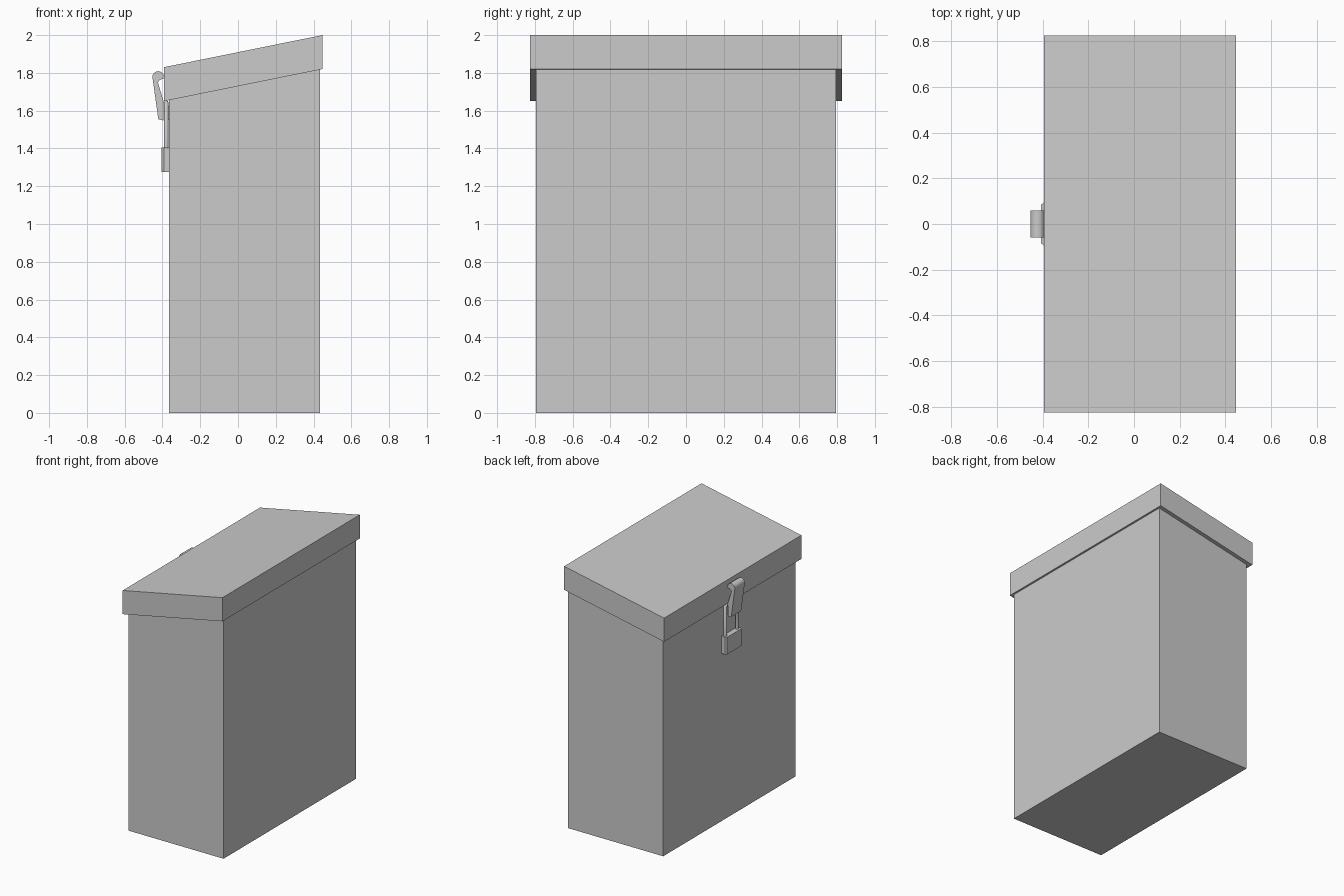
import bpy, bmesh, math
from mathutils import Vector

cube = bpy.data.objects.get("Cube")
if cube:
    bpy.data.objects.remove(cube, do_unlink=True)

# One plain grey for the whole box
grey = bpy.data.materials.new("plain_grey")
grey.use_nodes = True
colour = (0.6, 0.6, 0.6, 1)
grey.diffuse_color = colour
grey.node_tree.nodes["Principled BSDF"].inputs["Base Color"].default_value = colour


def add_object(name, bm):
    bmesh.ops.recalc_face_normals(bm, faces=bm.faces[:])
    mesh = bpy.data.meshes.new(name)
    bm.to_mesh(mesh)
    bm.free()
    mesh.materials.append(grey)
    obj = bpy.data.objects.new(name, mesh)
    bpy.context.collection.objects.link(obj)
    return obj


def prism(name, points, direction):
    """Extrude a closed 3D outline along a vector."""
    bm = bmesh.new()
    face = bm.faces.new([bm.verts.new(p) for p in points])
    result = bmesh.ops.extrude_face_region(bm, geom=[face], use_keep_orig=True)
    moved = [v for v in result["geom"] if isinstance(v, bmesh.types.BMVert)]
    bmesh.ops.translate(bm, verts=moved, vec=Vector(direction))
    return add_object(name, bm)


def side_prism(name, outline, half_width):
    """Extrude an x-z outline evenly across y."""
    return prism(name, [(x, -half_width, z) for x, z in outline],
                 (0, 2 * half_width, 0))


# Tall body with a sloping top, hidden under the lid
side_prism("box_body", [(-0.365, 0), (0.435, 0), (0.435, 1.818), (-0.365, 1.656)], 0.795)

# Slanted overhanging lid
side_prism("lid", [(-0.393, 1.65), (0.447, 1.82), (0.447, 2.0), (-0.393, 1.83)], 0.825)

# Hasp lever: leaning plate with a rounded head that curls back to the lid
head = [(-0.422 + 0.031 * math.cos(math.radians(a)),
         1.778 + 0.031 * math.sin(math.radians(a))) for a in range(30, 196, 15)]
lever = head + [(-0.422, 1.555), (-0.395, 1.548), (-0.393, 1.645),
                (-0.424, 1.75), (-0.415, 1.762), (-0.391, 1.772)]
side_prism("hasp_lever", lever, 0.06)

# Small staple plate behind the lever
side_prism("staple_plate", [(-0.374, 1.55), (-0.36, 1.55), (-0.36, 1.625), (-0.374, 1.625)], 0.04)

# Catch block with chamfered outer edges
half = [(-0.36, 0.095), (-0.393, 0.095), (-0.406, 0.085)]
catch = half + [(x, -y) for x, y in reversed(half)]
prism("catch_block", [(x, y, 1.275) for x, y in catch], (0, 0, 0.13))

# Wire loop rising from the catch to the lever
loop = bpy.data.curves.new("wire_loop", "CURVE")
loop.dimensions = "3D"
loop.bevel_depth = 0.012
loop.bevel_resolution = 2
loop.use_fill_caps = True
path = [(-0.07, 1.39), (-0.07, 1.625), (-0.055, 1.643), (0.055, 1.643), (0.07, 1.625), (0.07, 1.39)]
spline = loop.splines.new("POLY")
spline.points.add(len(path) - 1)
for point, (y, z) in zip(spline.points, path):
    point.co = (-0.38, y, z, 1)
loop.materials.append(grey)
wire = bpy.data.objects.new("wire_loop", loop)
bpy.context.collection.objects.link(wire)
